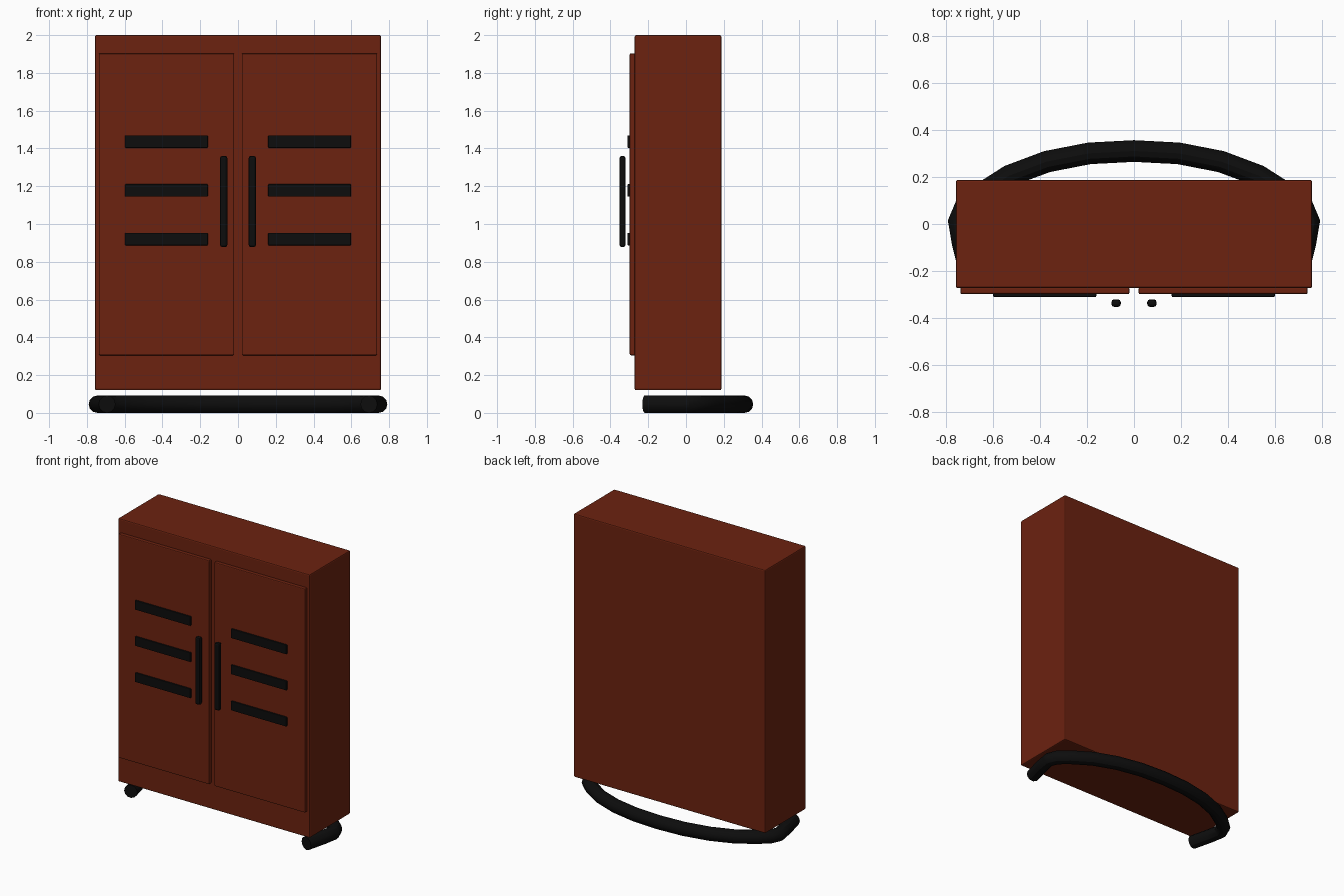
import bpy

old = bpy.data.objects.get("Cube")
if old:
    bpy.data.objects.remove(old, do_unlink=True)


def make_material(name, rgb):
    m = bpy.data.materials.new(name)
    m.use_nodes = True
    color = (*rgb, 1)
    m.diffuse_color = color
    m.node_tree.nodes["Principled BSDF"].inputs["Base Color"].default_value = color
    return m


wood = make_material("red brown wood", (0.15, 0.016, 0.005))
black = make_material("black metal", (0.004, 0.004, 0.004))


def box(name, lo, hi, mat, bevel=0.008, segments=2):
    """Box between two corners, with softened edges."""
    bpy.ops.mesh.primitive_cube_add(size=1, location=[(a + b) / 2 for a, b in zip(lo, hi)])
    ob = bpy.context.object
    ob.name = name
    ob.scale = [b - a for a, b in zip(lo, hi)]
    bpy.ops.object.transform_apply(location=False, rotation=False, scale=True)
    mod = ob.modifiers.new("soft edges", 'BEVEL')
    mod.width = bevel
    mod.segments = segments
    ob.data.materials.append(mat)
    return ob


# Cabinet body
box("cabinet_body", (-0.757, -0.272, 0.12), (0.757, 0.187, 2), wood)

# Doors, vent slats and handles, one set per side
for side, s in (("left", 1), ("right", -1)):
    def paired(name, x0, x1, y0, y1, z0, z1, mat, bevel):
        xs = sorted((s * x0, s * x1))
        box(f"{side}_{name}", (xs[0], y0, z0), (xs[1], y1, z1), mat, bevel)

    paired("door", 0.02, 0.737, -0.298, -0.268, 0.305, 1.903, wood, 0.006)
    paired("handle", 0.056, 0.096, -0.352, -0.32, 0.878, 1.36, black, 0.012)
    for i in range(3):
        z = 0.92 + i * 0.258
        paired(f"vent_slat_{i + 1}", 0.16, 0.598, -0.31, -0.29,
               z - 0.033, z + 0.033, black, 0.004)

# Bowed floor tube
half = [(0.19, 0.3), (0.37, 0.265), (0.53, 0.205), (0.655, 0.125),
        (0.72, 0.068), (0.745, 0.01), (0.728, -0.08), (0.693, -0.22)]
path = [(-x, y) for x, y in reversed(half)] + [(0, 0.31)] + half
curve = bpy.data.curves.new("floor_tube", 'CURVE')
curve.dimensions = '3D'
curve.bevel_depth = 0.046
curve.bevel_resolution = 4
curve.use_fill_caps = True
spline = curve.splines.new('POLY')
spline.points.add(len(path) - 1)
for point, (x, y) in zip(spline.points, path):
    point.co = (x, y, 0.046, 1)
curve.materials.append(black)
tube = bpy.data.objects.new("floor_tube", curve)
bpy.context.collection.objects.link(tube)

# Convert the tube to a mesh and smooth it
bpy.ops.object.select_all(action='DESELECT')
tube.select_set(True)
bpy.context.view_layer.objects.active = tube
bpy.ops.object.convert(target='MESH')
bpy.ops.object.shade_smooth_by_angle()
